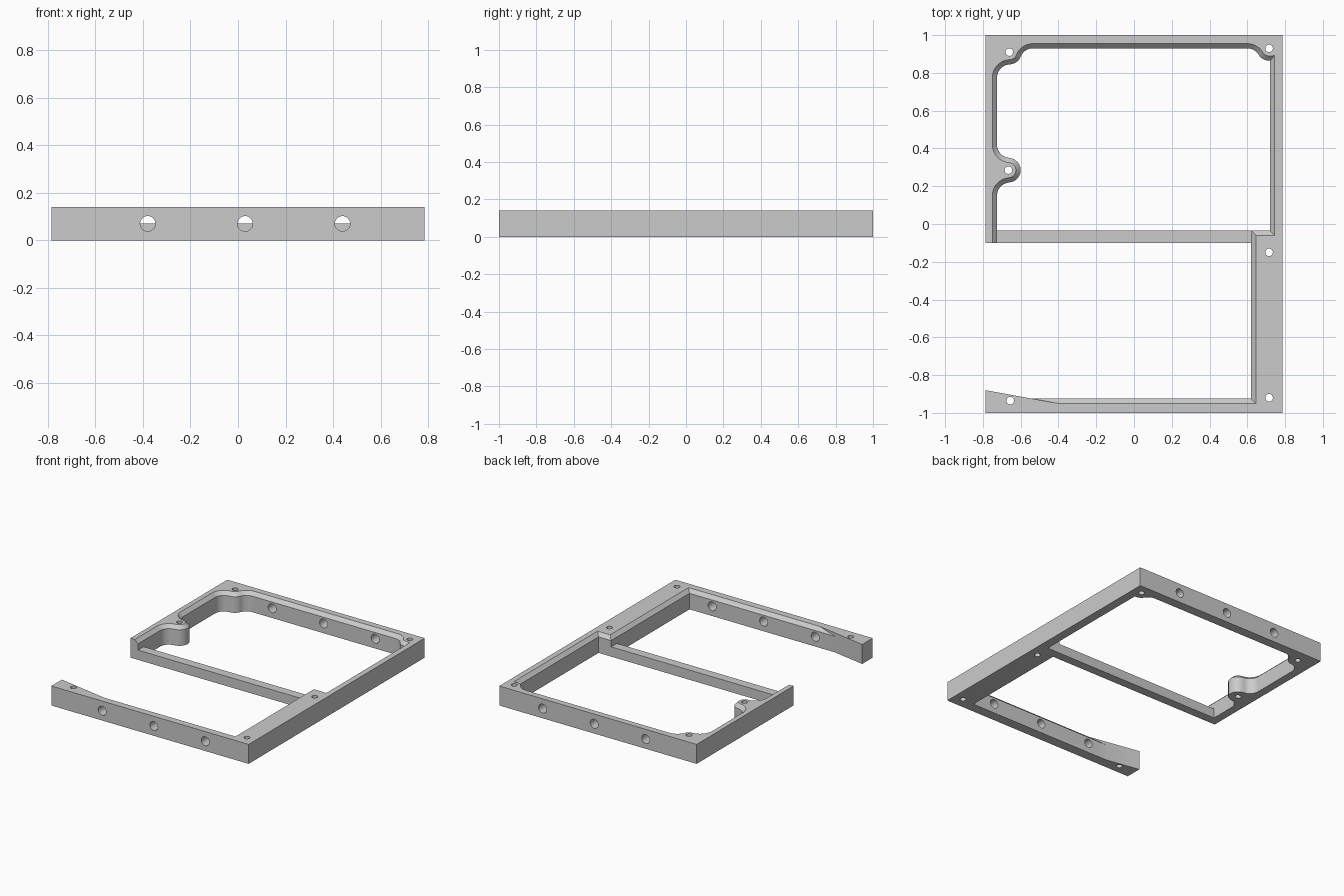
import bpy, bmesh
from math import atan2, cos, sin, pi
from mathutils import Vector

cube = bpy.data.objects.get("Cube")
if cube:
    bpy.data.objects.remove(cube, do_unlink=True)

W, L, H = 0.785, 1.0, 0.14       # half width, half length, height
CH = 0.025                       # chamfer on the inner top edge
BOSS, FILLET = 0.065, 0.07       # radii of screw bosses and their blends

COLOUR = (0.6, 0.6, 0.6, 1)
grey = bpy.data.materials.new("light grey")
grey.diffuse_color = COLOUR
grey.use_nodes = True
grey.node_tree.nodes["Principled BSDF"].inputs["Base Color"].default_value = COLOUR


def loft(name, rings):
    """Solid from matching counter-clockwise rings given as (outline, z)."""
    bm = bmesh.new()
    loops = [[bm.verts.new((x, y, z)) for x, y in pts] for pts, z in rings]
    n = len(loops[0])
    bm.faces.new(loops[0][::-1])
    bm.faces.new(loops[-1])
    for a, b in zip(loops, loops[1:]):
        for i in range(n):
            j = (i + 1) % n
            bm.faces.new((a[i], a[j], b[j], b[i]))
    bm.normal_update()
    mesh = bpy.data.meshes.new(name)
    bm.to_mesh(mesh)
    bm.free()
    mesh.materials.append(grey)
    ob = bpy.data.objects.new(name, mesh)
    bpy.context.collection.objects.link(ob)
    return ob


def box(name, x0, x1, y0, y1, z0, z1):
    pts = [(x0, y0), (x1, y0), (x1, y1), (x0, y1)]
    return loft(name, [(pts, z0), (pts, z1)])


def combine(target, tool, operation):
    mod = target.modifiers.new("combine", 'BOOLEAN')
    mod.operation, mod.solver, mod.object = operation, 'EXACT', tool
    tool.hide_render = True
    bpy.context.view_layer.objects.active = target
    bpy.ops.object.modifier_apply(modifier=mod.name)
    bpy.data.objects.remove(tool, do_unlink=True)


def drill(target, location, radius, depth, tilt=0):
    bpy.ops.mesh.primitive_cylinder_add(vertices=32, radius=radius, depth=depth,
                                        location=location, rotation=(tilt, 0, 0))
    tool = bpy.context.object
    tool.data.materials.append(grey)
    combine(target, tool, 'DIFFERENCE')


def arc(c, r, a0, a1, ccw, n=12):
    if ccw and a1 < a0:
        a1 += 2 * pi
    if not ccw and a1 > a0:
        a1 -= 2 * pi
    return [(c[0] + r * cos(a0 + (a1 - a0) * i / n),
             c[1] + r * sin(a0 + (a1 - a0) * i / n)) for i in range(n + 1)]


def towards(a, b):
    return atan2(b[1] - a[1], b[0] - a[0])


def boss_outline(boss, before, after, start, end):
    """Blend, boss and blend; without a first blend the boss begins at start."""
    pts = []
    a0 = start
    if before:
        pts += arc(before, FILLET, start, towards(before, boss), True)
        a0 = towards(boss, before)
    pts += arc(boss, BOSS, a0, towards(boss, after), False)
    pts += arc(after, FILLET, towards(after, boss), end, True)
    return pts


def merge_close(pts):
    """Drop the doubled point where two arcs meet."""
    out = []
    for p in pts:
        if not out or (Vector(p) - Vector(out[-1])).length > 0.002:
            out.append(p)
    return out


def grow(pts, d):
    """Mitred outward offset of a counter-clockwise outline."""
    out = []
    for i, p in enumerate(pts):
        a, p, b = Vector(pts[i - 1]), Vector(p), Vector(pts[(i + 1) % len(pts)])
        e, f = (p - a).normalized(), (b - p).normalized()
        n, m = Vector((e.y, -e.x)), Vector((f.y, -f.x))
        out.append(tuple(p + (n + m) * d / (1 + n.dot(m))))
    return out


# Inner outline of the opening, with the screw bosses
back_right, back_left, mid_left = (0.715, 0.93), (-0.66, 0.91), (-0.665, 0.285)
inner = [(-0.725, -0.925), (0.62, -0.925), (0.62, -0.035), (0.72, -0.035)]
inner += boss_outline(back_right, None, (0.6, 0.86), -pi / 2 + 0.077, pi / 2)
inner += boss_outline(back_left, (-0.535, 0.86), (-0.655, 0.775), pi / 2, pi)
inner += boss_outline(mid_left, (-0.655, 0.42), (-0.655, 0.15), pi, pi)
inner = merge_close(inner)

# Frame with chamfered opening and open front left side
frame = box("frame", -W, W, -L, L, 0, H)
opening = loft("opening_cutter", [(inner, -0.1), (inner, H - CH),
                                  (grow(inner, CH + 0.005), H + 0.005)])
combine(frame, opening, 'DIFFERENCE')
combine(frame, box("side_cutter", -0.9, -0.7, -0.925, -0.1, -0.1, 0.3), 'DIFFERENCE')

# Tapered end of the front rail
taper = [(-W, -L), (-0.4, -L), (-0.4, -0.95), (-W, -0.88)]
combine(frame, loft("taper", [(taper, 0), (taper, H)]), 'UNION')

# Vertical screw holes
for x, y in (back_right, back_left, mid_left, (0.715, -0.15), (0.715, -0.92), (-0.655, -0.935)):
    drill(frame, (x, y, H / 2), 0.02, 0.4)

# Cross holes through front and back rails
for x in (-0.38, 0.03, 0.44):
    for y in (-L, L):
        drill(frame, (x, y, H / 2), 0.032, 0.4, pi / 2)

# Low crossbar
crossbar = box("crossbar", -0.725, 0.62, -0.1, -0.035, 0, H / 2)

bpy.ops.object.select_all(action='DESELECT')
frame.select_set(True)
bpy.context.view_layer.objects.active = frame
bpy.ops.object.shade_smooth_by_angle(angle=pi / 6)
